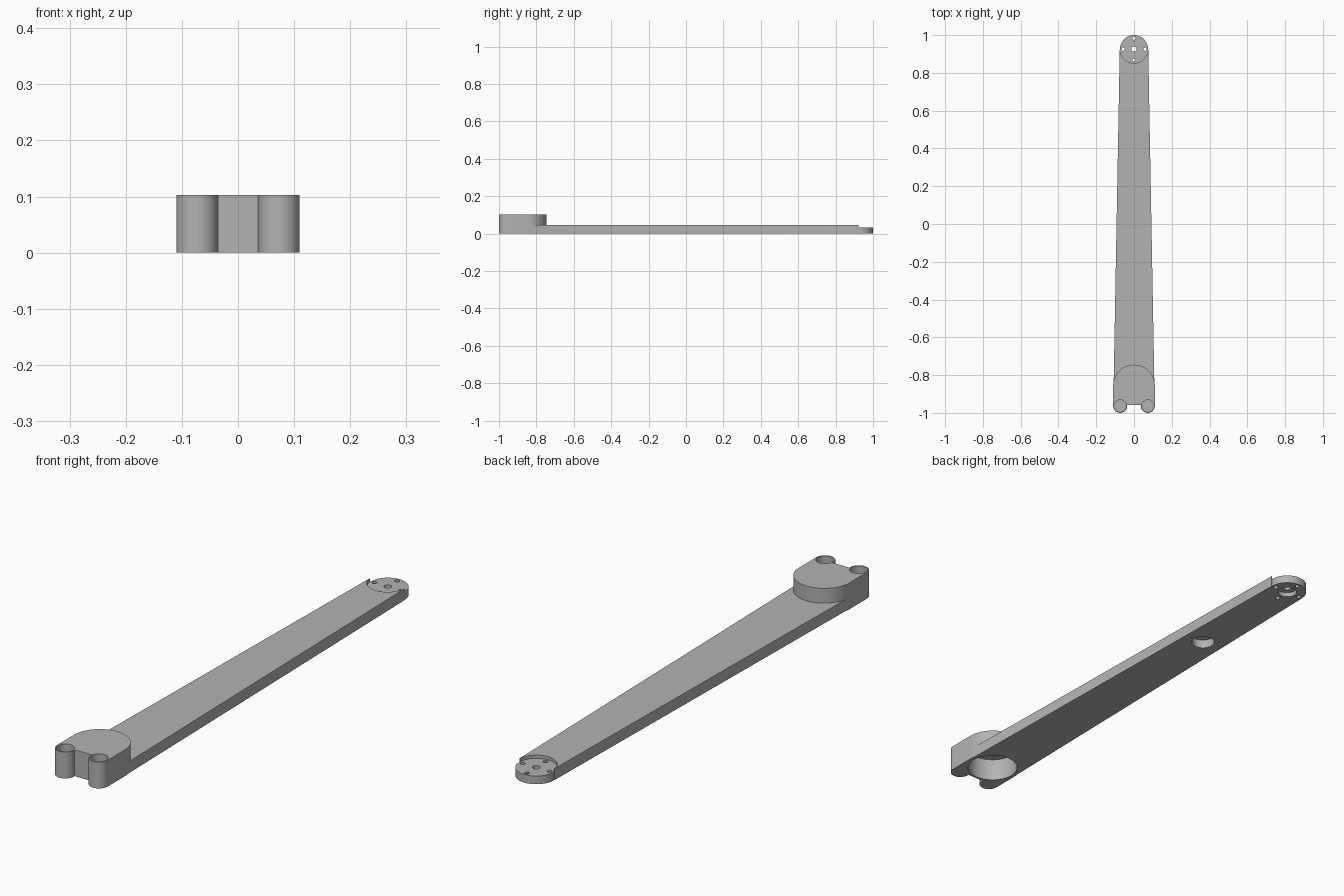
import bpy, bmesh, math

if "Cube" in bpy.data.objects:
    bpy.data.objects.remove(bpy.data.objects["Cube"])

grey = bpy.data.materials.new("plain grey")
grey.diffuse_color = (0.45, 0.45, 0.45, 1)
grey.use_nodes = True
grey.node_tree.nodes["Principled BSDF"].inputs["Base Color"].default_value = grey.diffuse_color


def prism(name, outline, z0, z1):
    """Extrude a flat outline from z0 up to z1."""
    bm = bmesh.new()
    face = bm.faces.new([bm.verts.new((x, y, z0)) for x, y in outline])
    top = bmesh.ops.extrude_face_region(bm, geom=[face])["geom"]
    verts = [v for v in top if isinstance(v, bmesh.types.BMVert)]
    bmesh.ops.translate(bm, verts=verts, vec=(0, 0, z1 - z0))
    bmesh.ops.recalc_face_normals(bm, faces=bm.faces)
    mesh = bpy.data.meshes.new(name)
    bm.to_mesh(mesh)
    bm.free()
    mesh.materials.append(grey)
    obj = bpy.data.objects.new(name, mesh)
    bpy.context.collection.objects.link(obj)
    return obj


def arc(x, y, r, a0, a1, n):
    return [(x + r * math.cos(math.radians(a0 + (a1 - a0) * i / n)),
             y + r * math.sin(math.radians(a0 + (a1 - a0) * i / n))) for i in range(n + 1)]


def cylinder(name, x, y, r, z0, z1, n=48):
    return prism(name, arc(x, y, r, 0, 360, n)[:-1], z0, z1)


def combine(body, other, operation):
    """Boolean a part into the body and drop the helper."""
    mod = body.modifiers.new(operation, "BOOLEAN")
    mod.operation, mod.solver, mod.object = operation, "EXACT", other
    bpy.context.view_layer.objects.active = body
    bpy.ops.object.modifier_apply(modifier=mod.name)
    bpy.data.objects.remove(other)


HEAD_Y, TIP_Y = -0.855, 0.926
BOSS_X, BOSS_Y, BOSS_R = 0.073, -0.963, 0.037

# Tapered beam with a round recess at the thin end
arm = prism("arm", [(-0.108, HEAD_Y), (0.108, HEAD_Y), (0.0755, 0.922), (-0.0755, 0.922)], 0, 0.045)
combine(arm, cylinder("recess", 0, TIP_Y, 0.0742, 0.032, 0.1, 64), "DIFFERENCE")
combine(arm, cylinder("tip_disc", 0, TIP_Y, 0.074, 0, 0.032, 64), "UNION")

# Tall head block, rounded towards the beam, with two front bosses
head = [(-0.11, -0.963), (-0.073, -0.958), (0.073, -0.958), (0.11, -0.963)]
head += arc(0, HEAD_Y, 0.11, 0, 180, 48)
combine(arm, prism("head", head, 0, 0.103), "UNION")
for side in (-1, 1):
    combine(arm, cylinder("boss", side * BOSS_X, BOSS_Y, BOSS_R, 0, 0.103), "UNION")

# Blind sockets in the boss tops
for side in (-1, 1):
    combine(arm, cylinder("boss_socket", side * BOSS_X, BOSS_Y, 0.032, 0.02, 0.2), "DIFFERENCE")

# Pockets in the underside: head, beam, and tip counterbore
for y, r, depth in ((HEAD_Y, 0.095, 0.09), (0.417, 0.0435, 0.035), (TIP_Y, 0.036, 0.018)):
    combine(arm, cylinder("pocket", 0, y, r, -0.1, depth, 64), "DIFFERENCE")

# Through holes in the tip disc
combine(arm, cylinder("centre_hole", 0, TIP_Y, 0.014, -0.1, 0.2, 32), "DIFFERENCE")
for i in range(4):
    a = i * math.pi / 2
    combine(arm, cylinder("screw_hole", 0.058 * math.cos(a), TIP_Y + 0.058 * math.sin(a),
                          0.009, -0.1, 0.2, 24), "DIFFERENCE")

arm.select_set(True)
bpy.context.view_layer.objects.active = arm
bpy.ops.object.shade_smooth_by_angle(angle=math.radians(30))
